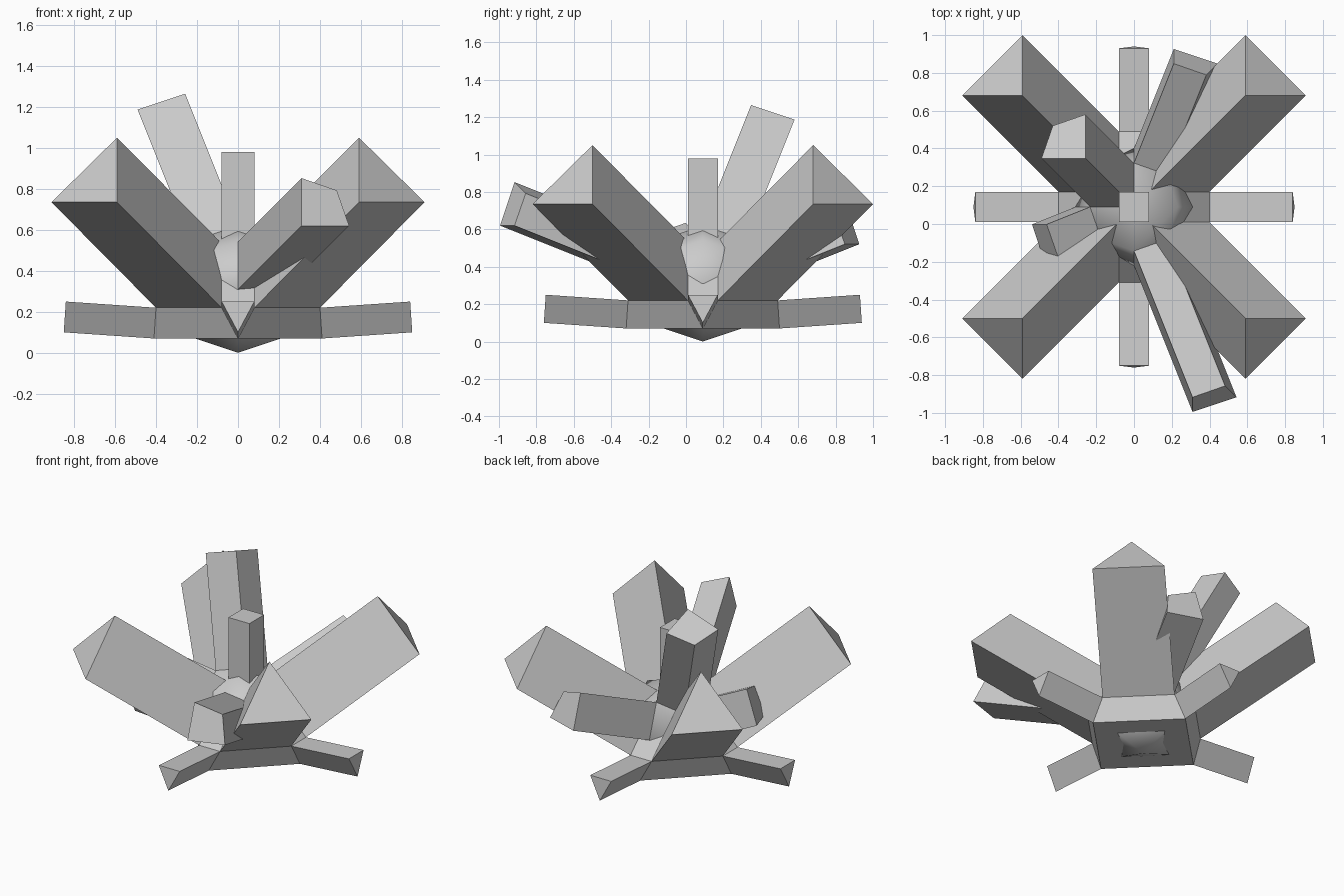
import bpy, bmesh
from math import copysign
from mathutils import Vector

if "Cube" in bpy.data.objects:
    bpy.data.objects.remove(bpy.data.objects["Cube"])

CENTRE_Y = 0.09


def extrude(bm, face, offset):
    """Pull one face out along an offset, leaving straight flat sides."""
    new = bmesh.ops.extrude_discrete_faces(bm, faces=[face])["faces"][0]
    bmesh.ops.translate(bm, verts=list(new.verts), vec=offset)
    new.smooth = False
    for e in new.edges:
        for f in e.link_faces:
            f.smooth = False


def finish(bm, name, location):
    bmesh.ops.recalc_face_normals(bm, faces=bm.faces[:])
    mesh = bpy.data.meshes.new(name)
    bm.to_mesh(mesh)
    bm.free()
    obj = bpy.data.objects.new(name, mesh)
    obj.location = location
    bpy.context.collection.objects.link(obj)
    return obj


# Faceted body: diamond base, octagon waist, small square top
bm = bmesh.new()
points = []
for s in (-1, 1):
    points += [(0.41 * s, 0, 0.07), (0, 0.41 * s, 0.07)]
    for t in (-1, 1):
        points += [(0.40 * s, 0.08 * t, 0.22), (0.08 * t, 0.40 * s, 0.22),
                   (0.08 * s, 0.08 * t, 0.535)]
for p in points:
    bm.verts.new(p)
bmesh.ops.convex_hull(bm, input=bm.verts[:])
bmesh.ops.dissolve_limit(bm, angle_limit=0.02, verts=bm.verts[:], edges=bm.edges[:])
bmesh.ops.recalc_face_normals(bm, faces=bm.faces[:])
bm.normal_update()

# Tower on top, four large diagonal prisms, four low arms
for f in bm.faces[:]:
    c = f.calc_center_median()
    if f.normal.z > 0.95:
        extrude(bm, f, Vector((0, 0, 0.445)))
    elif len(f.verts) == 3:
        if abs(c.x) > 0.1 and abs(c.y) > 0.1:
            extrude(bm, f, Vector((copysign(0.51, c.x), copysign(0.51, c.y), 0.515)))
        else:
            flat = Vector((c.x, c.y, 0)).normalized()
            extrude(bm, f, flat * 0.44 + Vector((0, 0, 0.03)))
finish(bm, "crystal_body", (0, CENTRE_Y, 0))

# Smooth rounded-cube core
R = 0.31
bm = bmesh.new()
bmesh.ops.create_cube(bm, size=2)
bmesh.ops.subdivide_edges(bm, edges=bm.edges[:], cuts=1, use_grid_fill=True)
for v in bm.verts:
    corners = sum(abs(k) > 0.5 for k in v.co)
    v.co *= R * {1: 1.0, 2: 0.75, 3: 0.556}[corners]
for f in bm.faces:
    f.smooth = True

# Thin spikes pulled from four core facets: (direction, length)
spikes = [((-0.4, 0.4, 1), 0.74), ((0.4, -1, 0.4), 0.89),
          ((0.4, 1, 0.4), 0.605), ((-1, -0.4, 0.4), 0.264)]
for direction, length in spikes:
    d = Vector(direction).normalized()
    face = max(bm.faces, key=lambda f: f.calc_center_median().dot(d)
               if len(f.verts) == 4 and f.smooth else -9)
    extrude(bm, face, d * length)
finish(bm, "core_with_spikes", (0, CENTRE_Y, R))
